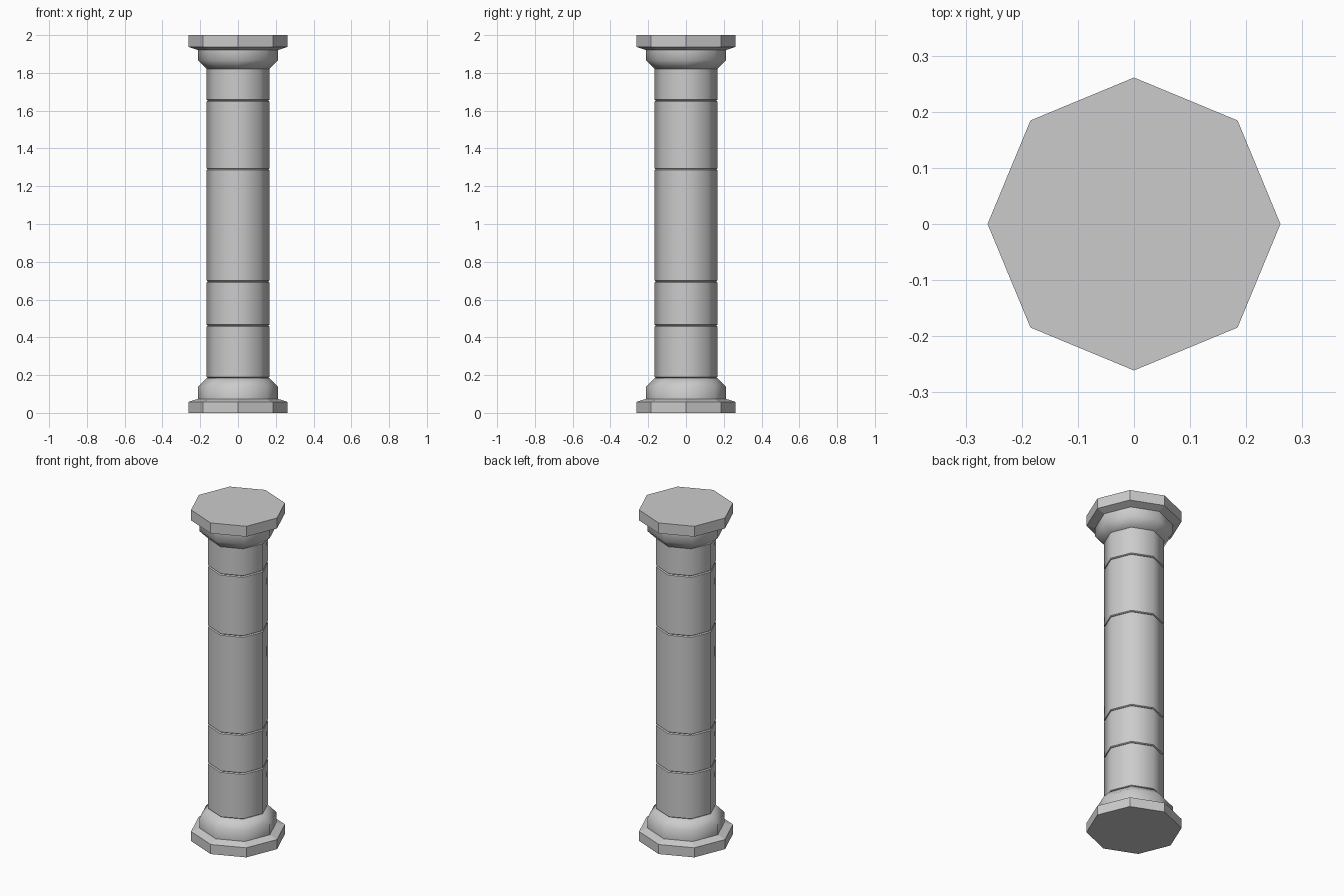
import bpy, bmesh, math

if "Cube" in bpy.data.objects:
    bpy.data.objects.remove(bpy.data.objects["Cube"])

SIDES = 8


def turned(name, profile, smooth=None):
    """Eight-sided solid from a list of (radius, z), corners on the axes."""
    bm = bmesh.new()
    rings = []
    for r, z in profile:
        rings.append([bm.verts.new((r * math.cos(i * math.tau / SIDES),
                                    r * math.sin(i * math.tau / SIDES), z))
                      for i in range(SIDES)])
    for a, b in zip(rings, rings[1:]):
        for i in range(SIDES):
            j = (i + 1) % SIDES
            bm.faces.new((a[i], a[j], b[j], b[i]))
    bm.faces.new(rings[0])
    bm.faces.new(rings[-1])
    bmesh.ops.recalc_face_normals(bm, faces=bm.faces)
    mesh = bpy.data.meshes.new(name)
    bm.to_mesh(mesh)
    bm.free()
    ob = bpy.data.objects.new(name, mesh)
    bpy.context.collection.objects.link(ob)
    if smooth:
        bpy.ops.object.select_all(action='DESELECT')
        bpy.context.view_layer.objects.active = ob
        ob.select_set(True)
        bpy.ops.object.shade_smooth_by_angle(angle=math.radians(smooth))
    return ob


# Base: plinth slab with a bevelled top, and the moulding above it
turned("base_plinth", [(0.261, 0), (0.261, 0.058), (0.21, 0.075)])
turned("base_moulding", [(0.213, 0.074), (0.213, 0.138), (0.166, 0.185)], 50)

# Shaft: stacked drums, chamfered at the ends so the joints read as grooves
joints = [0.185, 0.462, 0.696, 1.29, 1.653, 1.82]
R, INSET, CH = 0.166, 0.160, 0.005
for n, (lo, hi) in enumerate(zip(joints, joints[1:]), 1):
    top = [(R, hi)] if n == 5 else [(R, hi - CH), (INSET, hi)]
    turned(f"shaft_drum_{n}", [(INSET, lo), (R, lo + CH)] + top, 46)

# Capital: mirrored moulding and slab
turned("capital_moulding", [(0.166, 1.82), (0.213, 1.867), (0.213, 1.921)], 50)
turned("capital_slab", [(0.21, 1.92), (0.261, 1.937), (0.261, 2.0)])
